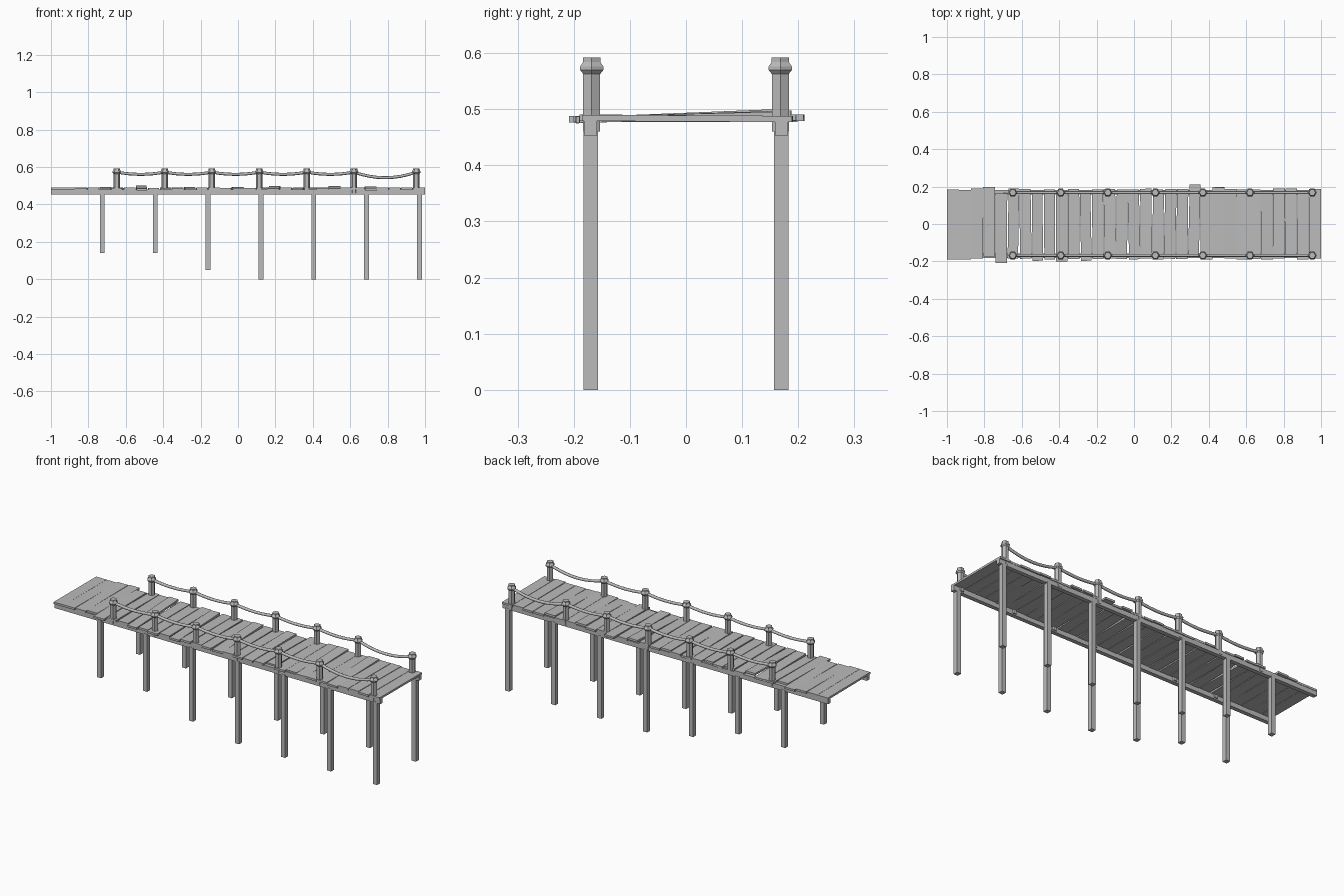
import bpy, bmesh, random
from math import pi, cos, sin
from mathutils import Matrix, Vector, Euler

cube = bpy.data.objects.get("Cube")
if cube:
    bpy.data.objects.remove(cube, do_unlink=True)

wood = bpy.data.materials.new("weathered_grey")
wood.use_nodes = True
grey = (0.5, 0.5, 0.5, 1)
wood.diffuse_color = grey
wood.node_tree.nodes["Principled BSDF"].inputs["Base Color"].default_value = grey


def finish(name, bm):
    bmesh.ops.recalc_face_normals(bm, faces=bm.faces)
    mesh = bpy.data.meshes.new(name)
    bm.to_mesh(mesh)
    bm.free()
    mesh.materials.append(wood)
    obj = bpy.data.objects.new(name, mesh)
    bpy.context.collection.objects.link(obj)
    return obj


def box(name, center, size, rotation=(0, 0, 0)):
    bm = bmesh.new()
    matrix = Matrix.LocRotScale(Vector(center), Euler(rotation), Vector(size))
    bmesh.ops.create_cube(bm, size=1, matrix=matrix)
    return finish(name, bm)


def loft(name, rings):
    """Skin a list of closed rings and cap both ends."""
    bm = bmesh.new()
    loops = [[bm.verts.new(p) for p in ring] for ring in rings]
    n = len(loops[0])
    for a, b in zip(loops, loops[1:]):
        for i in range(n):
            j = (i + 1) % n
            bm.faces.new((a[i], a[j], b[j], b[i]))
    bm.faces.new(loops[0])
    bm.faces.new(loops[-1])
    return finish(name, bm)


# Deck planks, a few slipped sideways or sprung up at the back end
random.seed(4)
count = 31
pitch = 2 / count
slips = {3: .012, 4: -.022, 7: -.01, 9: -.014, 11: -.01, 20: .024, 22: .01}
lifts = {4: .012, 7: .04, 11: .02, 15: .02, 18: .03, 23: .03, 26: .025}
for i in range(count):
    loose = 5 <= i <= 20 or i >= 28
    last = i in (0, count - 1)
    yaw = 0 if last else random.uniform(-.025, .025) * (1 if loose else .15)
    width = pitch - (random.uniform(.002, .009) if loose and not last else .001)
    tilt = lifts.get(i, random.uniform(-.008, .008))
    x = -1 + pitch * (i + .5)
    y = slips.get(i, random.uniform(-.004, .004))
    z = .483 + abs(tilt) * .12
    box("deck_plank", (x, y, z), (width, .373, .011), (tilt, 0, yaw))

# Rail posts, rope heights and pile bottoms
post_xs = [-.648, -.392, -.14, .114, .368, .62, .953]
pile_bottoms = [.14, .14, .05, 0, 0, 0, 0]
cap_profile = [(.0175, .46), (.0175, .563), (.024, .57), (.024, .576),
               (.018, .584), (.018, .592)]

for label, side in (("front", -1), ("back", 1)):
    y = side * .17
    # Long beam under the planks
    box(label + "_beam", (0, y, .4665), (2, .023, .027))

    # Square piles
    for i, bottom in enumerate(pile_bottoms):
        x = -.725 + i * .2825
        box(label + "_pile", (x, y, (bottom + .46) / 2), (.025, .026, .46 - bottom))

    # Hexagonal posts with flared caps
    py = side * .168
    for x in post_xs:
        rings = [[(x + r * cos(k * pi / 3), py + r * sin(k * pi / 3), z)
                  for k in range(6)] for r, z in cap_profile]
        loft(label + "_rail_post", rings)

    # Sagging rope through all the posts
    rings = []
    for a, b in zip(post_xs, post_xs[1:]):
        sag = .03 if b - a > .3 else .012
        for s in range(9):
            t = s / 8
            if s == 0 and rings:
                continue
            x = a + (b - a) * t
            z = .573 - sag * 4 * t * (1 - t)
            rings.append([(x, py + .008 * cos(k * pi / 4), z + .008 * sin(k * pi / 4))
                          for k in range(8)])
    rope = loft(label + "_rope", rings)
    for face in rope.data.polygons:
        face.use_smooth = len(face.vertices) == 4
